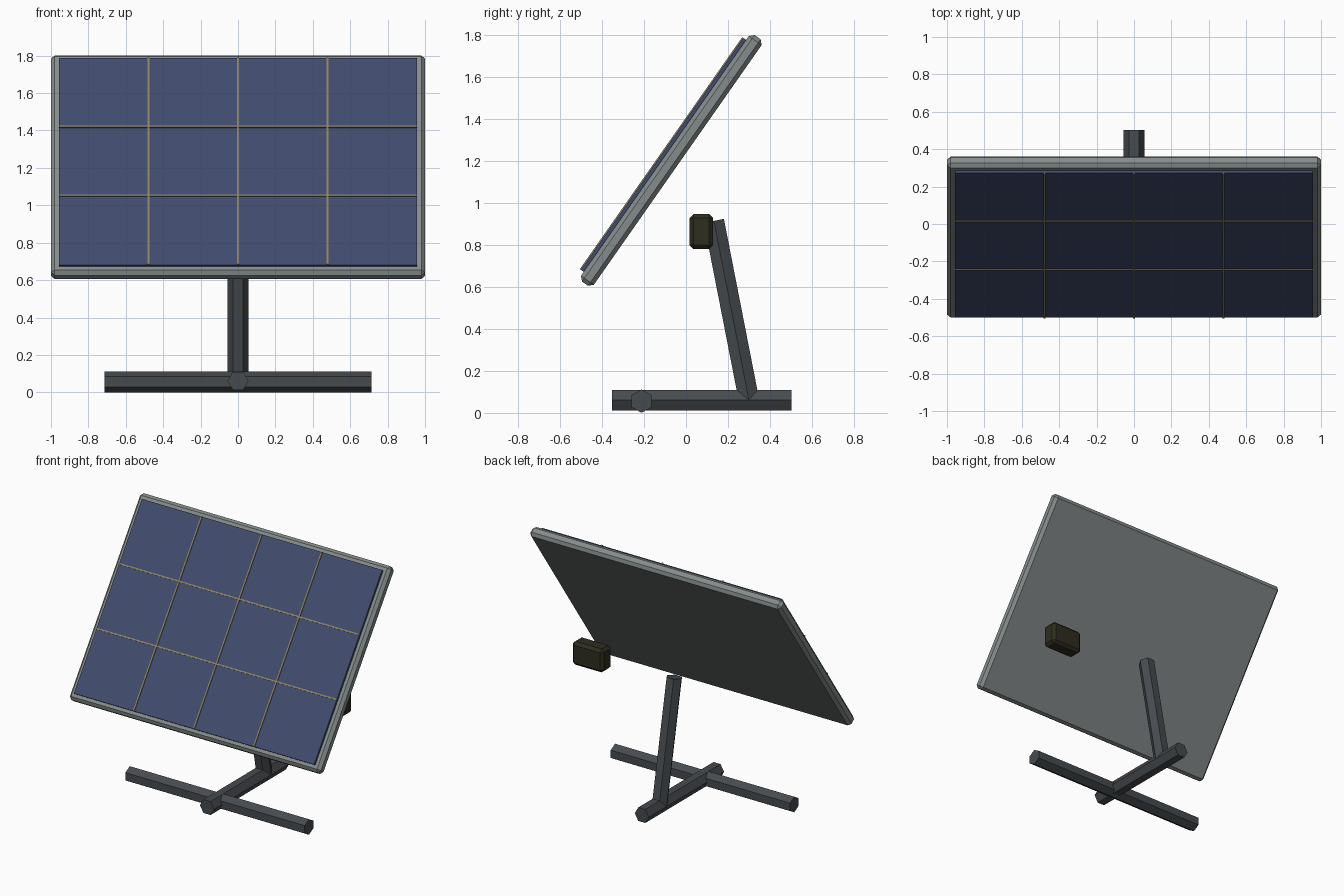
import bpy, bmesh, math
from mathutils import Matrix, Vector

if "Cube" in bpy.data.objects:
    bpy.data.objects.remove(bpy.data.objects["Cube"])


def material(name, rgb):
    m = bpy.data.materials.new(name)
    m.diffuse_color = (*rgb, 1.0)
    m.use_nodes = True
    m.node_tree.nodes["Principled BSDF"].inputs["Base Color"].default_value = m.diffuse_color
    return m


FRAME = material("frame_grey", (0.235, 0.265, 0.26))
BLUE = material("cell_blue", (0.052, 0.07, 0.152))
LINE = material("line_tan", (0.27, 0.235, 0.13))
STAND = material("stand_grey", (0.062, 0.07, 0.077))
BOX = material("box_dark_olive", (0.028, 0.026, 0.013))


def finish(name, bm, mat, matrix=None):
    bmesh.ops.recalc_face_normals(bm, faces=bm.faces)
    me = bpy.data.meshes.new(name)
    bm.to_mesh(me)
    bm.free()
    me.materials.append(mat)
    ob = bpy.data.objects.new(name, me)
    bpy.context.collection.objects.link(ob)
    if matrix:
        ob.matrix_world = matrix
    return ob


def box(name, size, centre, mat, matrix=None, bevel=0.0):
    bm = bmesh.new()
    bmesh.ops.create_cube(bm, size=1.0)
    for v in bm.verts:
        v.co = Vector(a * s + c for a, s, c in zip(v.co, size, centre))
    if bevel:
        bmesh.ops.bevel(bm, geom=bm.edges[:], offset=bevel, segments=1, affect='EDGES')
    return finish(name, bm, mat, matrix)


def hex_bar(name, start, end, side, mat, radius=0.056):
    """Six-sided bar from start to end, with one corner pointing along side."""
    start, end = Vector(start), Vector(end)
    u = Vector(side)
    w = (end - start).normalized().cross(u)
    bm = bmesh.new()
    rings = []
    for p in (start, end):
        rings.append([bm.verts.new(p + radius * (math.cos(a) * u + math.sin(a) * w))
                      for a in (i * math.pi / 3 for i in range(6))])
    for r in rings:
        bm.faces.new(r)
    for i in range(6):
        j = (i + 1) % 6
        bm.faces.new((rings[0][i], rings[0][j], rings[1][j], rings[1][i]))
    return finish(name, bm, mat)


# Tilted panel: local y runs up the slope, local z faces out of the cells
tilt = Matrix.Translation((0, -0.070, 1.203)) @ Matrix.Rotation(math.radians(55), 4, 'X')
box("panel_frame", (2.0, 1.434, 0.075), (0, 0, 0), FRAME, tilt, bevel=0.02)
W, H = 1.914, 1.349
box("solar_cells", (W, H, 0.03), (0, 0, 0.039), BLUE, tilt)

# Grid lines between the cells
for i in (-1, 0, 1):
    box(f"upright_line_{i + 2}", (0.010, H, 0.012), (i * W / 4, 0, 0.054), LINE, tilt)
for i in (-1, 1):
    box(f"cross_line_{(i + 3) // 2}", (W, 0.010, 0.012), (0, i * H / 6, 0.054), LINE, tilt)

# Stand: two crossed floor bars and a leaning post
hex_bar("cross_foot", (-0.714, -0.212, 0.056), (0.714, -0.212, 0.056), (0, 0, 1), STAND)
hex_bar("long_foot", (0, -0.353, 0.061), (0, 0.503, 0.061), (1, 0, 0), STAND)
hex_bar("post", (0, 0.30, 0.061), (0, 0.133, 0.915), (1, 0, 0), STAND)

# Junction box behind the panel
box("junction_box", (0.25, 0.113, 0.168), (0.70, 0.073, 0.864), BOX, bevel=0.02)
